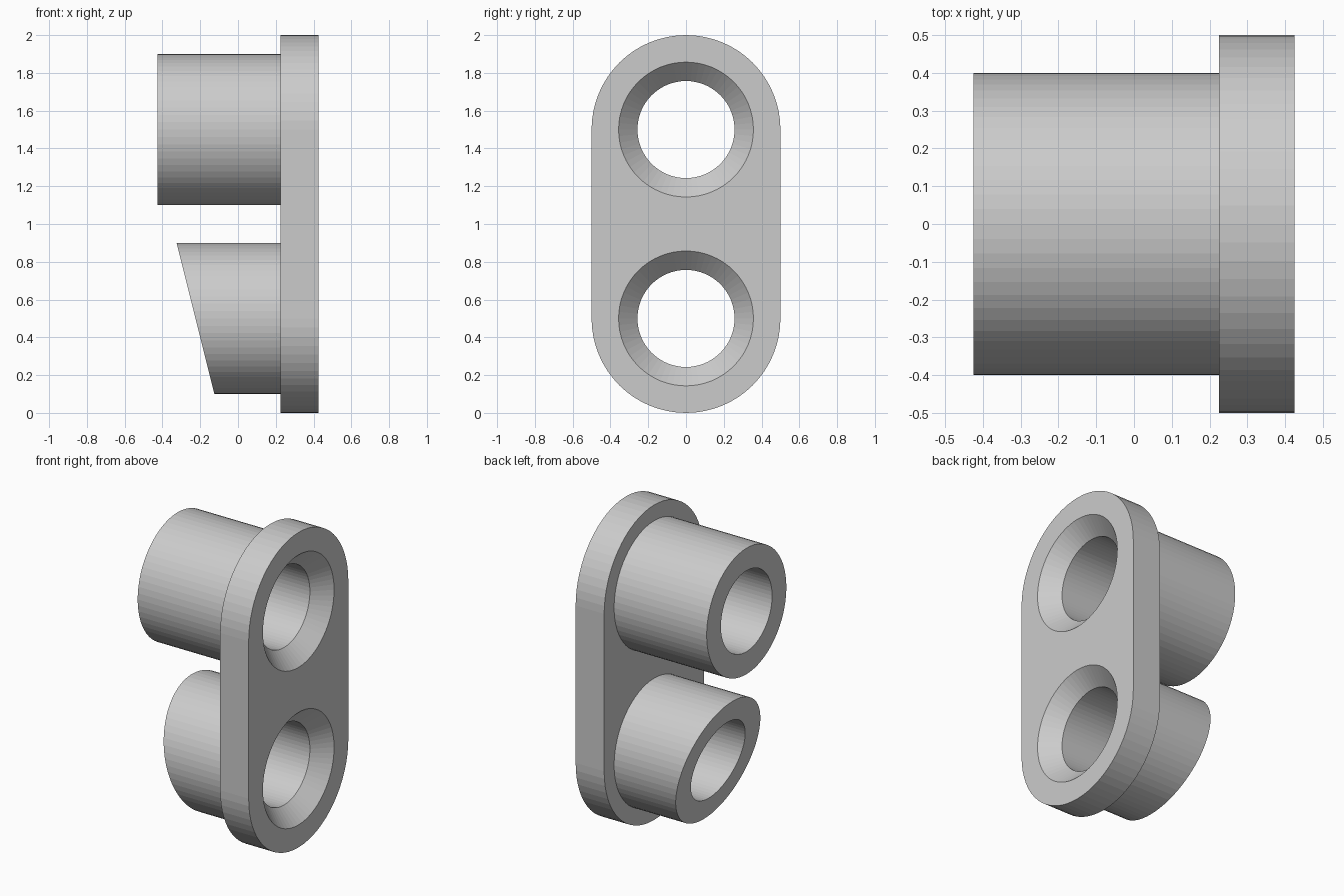
import bpy, bmesh, math

if "Cube" in bpy.data.objects:
    bpy.data.objects.remove(bpy.data.objects["Cube"])

SEG = 64
BACK, FRONT = 0.225, 0.425      # plate faces along x
CENTRES = (0.5, 1.5)            # hole heights


def circle(r, zc, x_of_z):
    """Ring around the x axis; x may depend on height for slanted ends."""
    pts = []
    for i in range(SEG):
        a = 2 * math.pi * i / SEG
        y, z = r * math.sin(a), zc + r * math.cos(a)
        pts.append((x_of_z(z), y, z))
    return pts


def stadium(x, r=0.5):
    half = SEG // 2
    pts = []
    for zc, start in ((CENTRES[1], -math.pi / 2), (CENTRES[0], math.pi / 2)):
        for i in range(half + 1):
            a = start + math.pi * i / half
            pts.append((x, r * math.sin(a), zc + r * math.cos(a)))
    return pts


def loft(name, rings):
    """Capped solid through a list of equal rings."""
    bm = bmesh.new()
    vs = [[bm.verts.new(p) for p in ring] for ring in rings]
    n = len(vs[0])
    for a, b in zip(vs, vs[1:]):
        for i in range(n):
            j = (i + 1) % n
            bm.faces.new((a[i], a[j], b[j], b[i]))
    bm.faces.new(vs[0])
    bm.faces.new(vs[-1])
    bmesh.ops.recalc_face_normals(bm, faces=bm.faces)
    me = bpy.data.meshes.new(name)
    bm.to_mesh(me)
    bm.free()
    ob = bpy.data.objects.new(name, me)
    bpy.context.collection.objects.link(ob)
    return ob


def combine(target, tool, operation):
    tool.hide_render = True
    mod = target.modifiers.new(operation.lower(), 'BOOLEAN')
    mod.operation, mod.solver, mod.object = operation, 'EXACT', tool
    bpy.context.view_layer.objects.active = target
    bpy.ops.object.modifier_apply(modifier=mod.name)
    bpy.data.objects.remove(tool)


# Rounded flange plate
body = loft("flanged_double_bushing", [stadium(BACK), stadium(FRONT)])

# Sleeves: slanted end below, square end above
ends = (lambda z: -0.125 - 0.25 * (z - 0.1), lambda z: -0.425)
for zc, end in zip(CENTRES, ends):
    sleeve = loft("sleeve", [circle(0.4, zc, end),
                             circle(0.4, zc, lambda z: 0.3)])
    combine(body, sleeve, 'UNION')

# Through bores with countersinks
bore = ((-0.6, 0.257), (FRONT - 0.1, 0.257), (FRONT + 0.1, 0.457))
for zc in CENTRES:
    cutter = loft("bore_cutter",
                  [circle(r, zc, lambda z, x=x: x) for x, r in bore])
    combine(body, cutter, 'DIFFERENCE')
